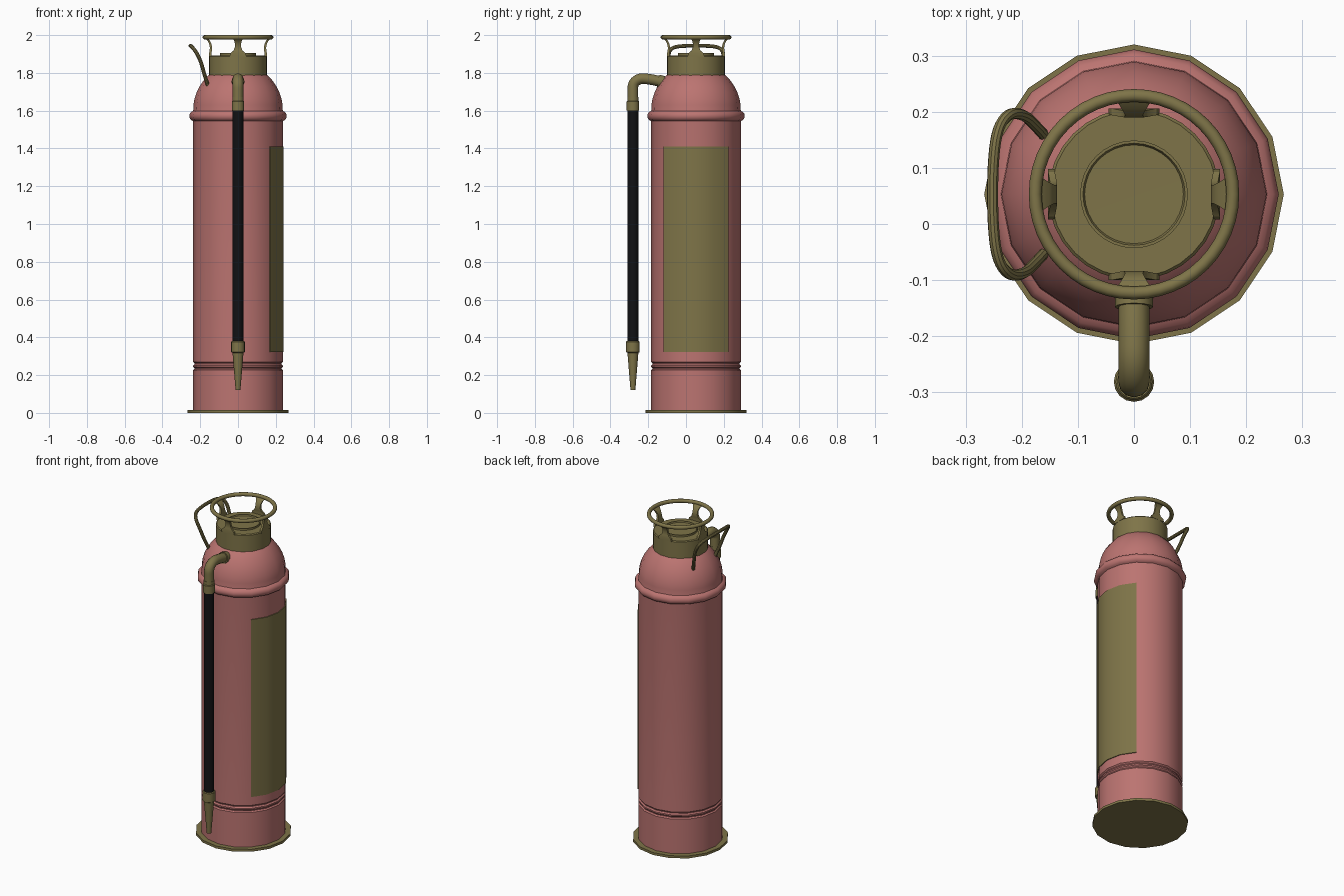
import bpy, bmesh
from math import sin, cos, pi, radians

if "Cube" in bpy.data.objects:
    bpy.data.objects.remove(bpy.data.objects["Cube"])

AXIS = (0, 0.053)      # tank axis
HOSE = (0, -0.281)     # hose axis


def material(name, rgb):
    m = bpy.data.materials.new(name)
    m.diffuse_color = (*rgb, 1)
    m.use_nodes = True
    m.node_tree.nodes["Principled BSDF"].inputs["Base Color"].default_value = m.diffuse_color
    return m


RED = material("red_paint", (0.50, 0.175, 0.165))
BRASS = material("brass", (0.21, 0.175, 0.065))
BLACK = material("rubber", (0.006, 0.006, 0.007))


def finish(ob, mat):
    ob.data.materials.clear()
    ob.data.materials.append(mat)
    bpy.ops.object.select_all(action='DESELECT')
    ob.select_set(True)
    bpy.context.view_layer.objects.active = ob
    bpy.ops.object.shade_smooth_by_angle(angle=radians(32))
    return ob


def mesh_object(name, bm, mat):
    bmesh.ops.remove_doubles(bm, verts=bm.verts, dist=1e-5)
    bmesh.ops.recalc_face_normals(bm, faces=bm.faces)
    me = bpy.data.meshes.new(name)
    bm.to_mesh(me)
    bm.free()
    ob = bpy.data.objects.new(name, me)
    bpy.context.collection.objects.link(ob)
    return finish(ob, mat)


def lathe(name, profile, centre, segs, mat, closed=False):
    """Revolve (radius, z) points about a vertical axis."""
    bm = bmesh.new()
    rings = [[bm.verts.new((centre[0] + r * cos(2 * pi * i / segs),
                            centre[1] + r * sin(2 * pi * i / segs), z))
              for i in range(segs)] for r, z in profile]
    pairs = list(zip(rings, rings[1:]))
    if closed:
        pairs.append((rings[-1], rings[0]))
    for a, b in pairs:
        for i in range(segs):
            j = (i + 1) % segs
            bm.faces.new((a[i], a[j], b[j], b[i]))
    return mesh_object(name, bm, mat)


def tube(name, points, radius, mat, res=4):
    """Round tube along a smooth path."""
    cu = bpy.data.curves.new(name, 'CURVE')
    cu.dimensions = '3D'
    cu.bevel_depth, cu.bevel_resolution, cu.use_fill_caps = radius, res, True
    sp = cu.splines.new('NURBS')
    sp.points.add(len(points) - 1)
    for p, co in zip(sp.points, points):
        p.co = (*co, 1)
    sp.order_u, sp.use_endpoint_u, sp.resolution_u = 3, True, 6
    ob = bpy.data.objects.new(name, cu)
    bpy.context.collection.objects.link(ob)
    bpy.ops.object.select_all(action='DESELECT')
    ob.select_set(True)
    bpy.context.view_layer.objects.active = ob
    bpy.ops.object.convert(target='MESH')
    return finish(bpy.context.view_layer.objects.active, mat)


# Base flange
lathe("base_flange", [(0, 0), (0.267, 0), (0.267, 0.015), (0, 0.015)], AXIS, 16, BRASS)

# Tank: grooves near the foot, rounded bead, domed shoulder
R = 0.237
tank = [(0, 0.012), (R, 0.012)]
for z in (0.226, 0.252):
    tank += [(R, z), (R - 0.007, z + 0.007), (R - 0.007, z + 0.011), (R, z + 0.018)]
tank += [(R, 1.543)]
tank += [(0.230 + 0.028 * cos(a), 1.572 + 0.028 * sin(a))
         for a in (radians(d) for d in range(-75, 76, 25))]
tank += [(R, 1.60), (0.236, 1.63), (0.231, 1.66), (0.220, 1.695), (0.204, 1.728),
         (0.183, 1.759), (0.160, 1.784), (0.145, 1.795), (0, 1.795)]
lathe("tank", tank, AXIS, 16, RED)

# Neck cap and raised centre with a shallow dish
lathe("neck_cap", [(0, 1.78), (0.153, 1.78), (0.153, 1.888), (0.148, 1.893), (0, 1.893)],
      AXIS, 32, BRASS)
lathe("cap_centre", [(0, 1.885), (0.096, 1.885), (0.096, 1.904), (0.091, 1.904),
                     (0.088, 1.897), (0, 1.896)], AXIS, 32, BRASS)

# Handwheel rim
lathe("handwheel_rim", [(0.176 + 0.0115 * cos(k * pi / 6), 1.9885 + 0.0115 * sin(k * pi / 6))
                        for k in range(12)], AXIS, 48, BRASS, closed=True)

# Four flared spokes between neck and rim: radius, height, half width
rows = [(0.147, 1.888, 0.045), (0.147, 1.905, 0.040), (0.144, 1.918, 0.024),
        (0.143, 1.935, 0.017), (0.147, 1.955, 0.016), (0.157, 1.973, 0.021),
        (0.171, 1.984, 0.030)]
for k in range(4):
    a = k * pi / 2
    bm = bmesh.new()
    rings = []
    for r, z, w in rows:
        ring = []
        for dr, t in ((-0.006, -w), (0.006, -w), (0.006, w), (-0.006, w)):
            ring.append(bm.verts.new((AXIS[0] + (r + dr) * cos(a) - t * sin(a),
                                      AXIS[1] + (r + dr) * sin(a) + t * cos(a), z)))
        rings.append(ring)
    for p, q in zip(rings, rings[1:]):
        for i in range(4):
            j = (i + 1) % 4
            bm.faces.new((p[i], p[j], q[j], q[i]))
    bm.faces.new(rings[0])
    bm.faces.new(rings[-1])
    mesh_object(f"handwheel_spoke_{k + 1}", bm, BRASS)

# Carrying handle on the left, symmetric about the tank axis
half = [(-0.160, 0.105, 1.735), (-0.178, 0.125, 1.79), (-0.196, 0.142, 1.86),
        (-0.222, 0.146, 1.912), (-0.244, 0.118, 1.938), (-0.252, 0.05, 1.944)]
path = [(x, AXIS[1] + d, z) for x, d, z in half]
path += [(x, AXIS[1] - d, z) for x, d, z in reversed(half)]
tube("carrying_handle", path, 0.010, BRASS, 3)

# Name plate wrapped over four tank facets
bm = bmesh.new()
cols = []
for i in range(-2, 3):
    a = i * pi / 8
    cols.append([bm.verts.new((AXIS[0] + r * cos(a), AXIS[1] + r * sin(a), z))
                 for r, z in ((0.235, 0.323), (0.242, 0.323), (0.242, 1.411), (0.235, 1.411))])
for p, q in zip(cols, cols[1:]):
    for i in range(4):
        j = (i + 1) % 4
        bm.faces.new((p[i], p[j], q[j], q[i]))
bm.faces.new(cols[0])
bm.faces.new(cols[-1])
mesh_object("side_plate", bm, BRASS)

# Hose elbow with a flange at the shoulder
tube("hose_elbow", [(0, -0.10, 1.745), (0, -0.15, 1.758), (0, -0.195, 1.767), (0, -0.245, 1.772),
                    (0, -0.281, 1.745), (0, -0.281, 1.70), (0, -0.281, 1.65)], 0.028, BRASS)
tube("elbow_flange", [(0, -0.120, 1.750), (0, -0.134, 1.754), (0, -0.148, 1.757)], 0.034, BRASS)

# Hose, its collars and the tapered nozzle
lathe("hose_top_collar", [(0, 1.60), (0.033, 1.60), (0.033, 1.648), (0.030, 1.652),
                          (0.030, 1.672), (0, 1.672)], HOSE, 16, BRASS)
lathe("hose", [(0, 0.36), (0.029, 0.36), (0.029, 1.62), (0, 1.62)], HOSE, 16, BLACK)
lathe("nozzle", [(0, 0.122), (0.013, 0.122), (0.029, 0.318), (0.036, 0.322),
                 (0.036, 0.376), (0.032, 0.381), (0, 0.381)], HOSE, 16, BRASS)
